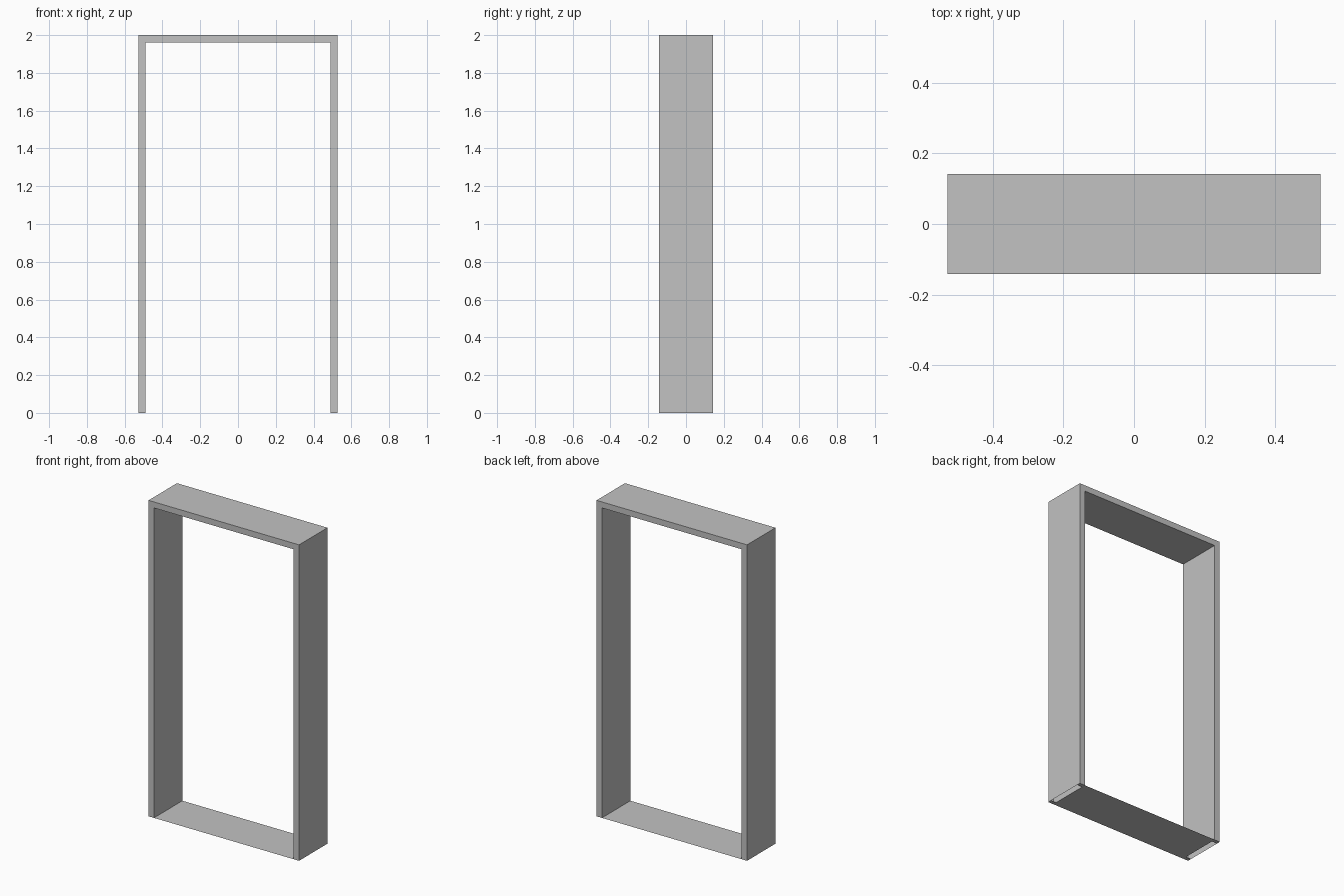
import bpy
import bmesh

cube = bpy.data.objects.get("Cube")
if cube:
    bpy.data.objects.remove(cube, do_unlink=True)

HALF_W, HALF_D, HEIGHT, WALL = 0.527, 0.142, 2.0, 0.038
INNER = HALF_W - WALL
FOOT = 0.025

grey = bpy.data.materials.new("light grey")
grey.use_nodes = True
colour = (0.54, 0.54, 0.54, 1)
grey.diffuse_color = colour
grey.node_tree.nodes["Principled BSDF"].inputs["Base Color"].default_value = colour


def add_object(name, bm):
    mesh = bpy.data.meshes.new(name)
    bm.to_mesh(mesh)
    bm.free()
    mesh.materials.append(grey)
    obj = bpy.data.objects.new(name, mesh)
    bpy.context.collection.objects.link(obj)
    return obj


# Door frame: arch profile extruded through the wall depth
half = [(HALF_W, HEIGHT), (HALF_W, 0), (INNER, 0), (INNER, HEIGHT - WALL)]
profile = half + [(-x, z) for x, z in reversed(half)]
bm = bmesh.new()
face = bm.faces.new([bm.verts.new((x, -HALF_D, z)) for x, z in profile])
moved = bmesh.ops.extrude_face_region(bm, geom=[face])["geom"]
bmesh.ops.translate(bm, vec=(0, 2 * HALF_D, 0),
                    verts=[g for g in moved if isinstance(g, bmesh.types.BMVert)])
bmesh.ops.recalc_face_normals(bm, faces=bm.faces)

# Open the underside of both legs, keeping a small foot at each end
bm.normal_update()
feet = [f for f in bm.faces if f.calc_center_median().z < 0.01]
for y in (-HALF_D + FOOT, HALF_D - FOOT):
    feet = [f for f in bm.faces if f.calc_center_median().z < 0.01]
    edges = {e for f in feet for e in f.edges}
    bmesh.ops.bisect_plane(bm, geom=feet + list(edges),
                           plane_co=(0, y, 0), plane_no=(0, 1, 0))
middle = [f for f in bm.faces if f.calc_center_median().z < 0.01
          and abs(f.calc_center_median().y) < 0.01]
bmesh.ops.delete(bm, geom=middle, context="FACES")
add_object("door_frame", bm)

# Threshold sheet between the legs
bm = bmesh.new()
bm.faces.new([bm.verts.new((sx * INNER, sy * HALF_D, 0))
              for sx, sy in ((-1, -1), (1, -1), (1, 1), (-1, 1))])
add_object("threshold", bm)
